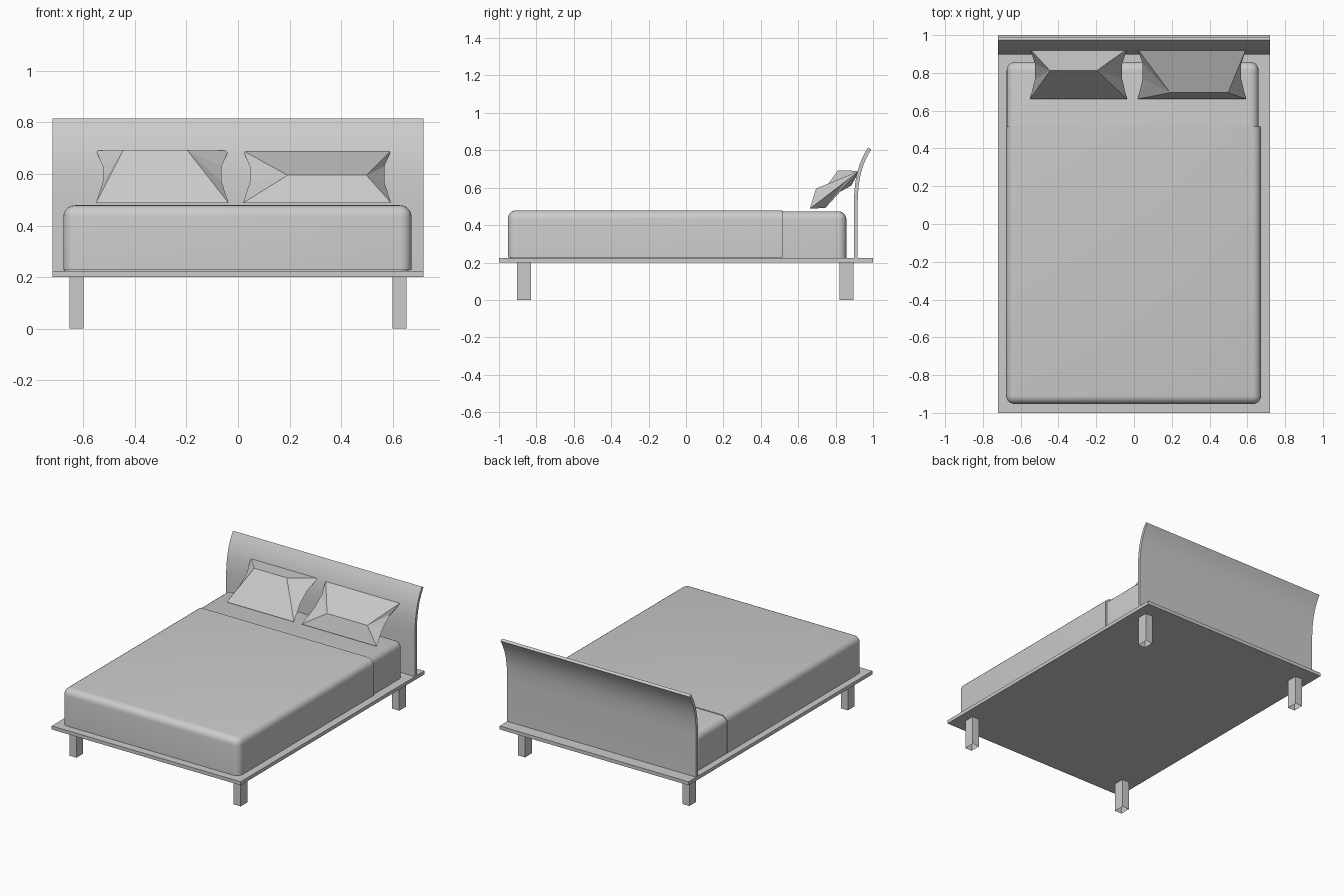
import bpy
import bmesh
import math

cube = bpy.data.objects.get("Cube")
if cube:
    bpy.data.objects.remove(cube, do_unlink=True)

grey = bpy.data.materials.new("plain grey")
grey.use_nodes = True
GREY = (0.6, 0.6, 0.6, 1.0)
grey.diffuse_color = GREY
grey.node_tree.nodes["Principled BSDF"].inputs["Base Color"].default_value = GREY


def finish(name, bm, smooth=False):
    bmesh.ops.recalc_face_normals(bm, faces=bm.faces)
    mesh = bpy.data.meshes.new(name)
    bm.to_mesh(mesh)
    bm.free()
    mesh.materials.append(grey)
    obj = bpy.data.objects.new(name, mesh)
    bpy.context.collection.objects.link(obj)
    if smooth:
        bpy.ops.object.select_all(action='DESELECT')
        obj.select_set(True)
        bpy.context.view_layer.objects.active = obj
        bpy.ops.object.shade_smooth_by_angle(angle=math.radians(35))
    return obj


def box(x0, x1, y0, y1, z0, z1):
    bm = bmesh.new()
    bmesh.ops.create_cube(bm, size=1)
    for v in bm.verts:
        v.co = (x1 if v.co.x > 0 else x0,
                y1 if v.co.y > 0 else y0,
                z1 if v.co.z > 0 else z0)
    return bm


def soft_box(name, x0, x1, y0, y1, z0, z1, radius, square_back=False):
    """Box with rounded top and upright edges; the back end can stay square."""
    bm = box(x0, x1, y0, y1, z0, z1)

    def rounded(e):
        a, b = (v.co for v in e.verts)
        at_bottom = a.z == b.z and abs(a.z - z0) < 1e-5
        at_back = abs(a.y - y1) < 1e-5 and abs(b.y - y1) < 1e-5
        return not at_bottom and not (square_back and at_back)

    bmesh.ops.bevel(bm, geom=[e for e in bm.edges if rounded(e)], offset=radius,
                    segments=5, profile=0.5, affect='EDGES')
    return finish(name, bm, smooth=True)


# Platform
finish("platform", box(-0.72, 0.72, -1.0, 1.0, 0.2, 0.224))

# Legs, hollow tubes open at the foot
for side, sx in (("right", -1), ("left", 1)):
    for end, yc in (("front", -0.866), ("back", 0.859)):
        xc = sx * 0.626
        bm = box(xc - 0.027, xc + 0.027, yc - 0.037, yc + 0.037, 0.0, 0.2)
        foot = [f for f in bm.faces if f.calc_center_median().z < 0.01]
        bmesh.ops.delete(bm, geom=foot, context='FACES_ONLY')
        finish(f"{end}_{side}_leg", bm)

# Headboard: side profile swept across the bed, curling back at the top
centre = [(0.907, 0.224), (0.907, 0.50), (0.909, 0.56), (0.914, 0.62),
          (0.923, 0.67), (0.937, 0.72), (0.957, 0.767), (0.982, 0.81)]
front, back = [], []
for i, (y, z) in enumerate(centre):
    ya, za = centre[max(i - 1, 0)]
    yb, zb = centre[min(i + 1, len(centre) - 1)]
    n = math.hypot(yb - ya, zb - za)
    oy, oz = 0.01 * (zb - za) / n, -0.01 * (yb - ya) / n
    front.append((y - oy, z - oz))
    back.append((y + oy, z + oz))
bm = bmesh.new()
outline = [bm.verts.new((-0.72, y, z)) for y, z in front + back[::-1]]
end_cap = bm.faces.new(outline)
sweep = bmesh.ops.extrude_face_region(bm, geom=[end_cap], use_keep_orig=True)
moved = [g for g in sweep["geom"] if isinstance(g, bmesh.types.BMVert)]
bmesh.ops.translate(bm, verts=moved, vec=(1.44, 0, 0))
finish("headboard", bm, smooth=True)

# Mattress and the cover drawn over most of it
soft_box("mattress", -0.674, 0.66, -0.94, 0.858, 0.224, 0.474, 0.045)
soft_box("bed_cover", -0.677, 0.673, -0.953, 0.517, 0.228, 0.479, 0.045,
         square_back=True)


def pillow(name, x0, x1, front_ridge, back_ridge, inset_l, inset_r):
    """Faceted pillow: pinched outline with a short ridge on each side."""
    lo, hi = (0.662, 0.488), (0.926, 0.69)

    def on_slope(x, t):
        return (x, lo[0] + t * (hi[0] - lo[0]), lo[1] + t * (hi[1] - lo[1]))

    bm = bmesh.new()
    p = 0.026
    bl, br, r1, r2, tr, tl, l2, l1 = [bm.verts.new(on_slope(x, t)) for x, t in (
        (x0, 0), (x1, 0), (x1 - p, 0.4), (x1 - p, 0.7),
        (x1, 1), (x0, 1), (x0 + p, 0.7), (x0 + p, 0.4))]
    for y, z in (front_ridge, back_ridge):
        a = bm.verts.new((x0 + inset_l, y, z))
        b = bm.verts.new((x1 - inset_r, y, z))
        bm.faces.new((bl, br, b, a))
        bm.faces.new((tr, tl, a, b))
        for chain, tip in (((br, r1, r2, tr), b), ((tl, l2, l1, bl), a)):
            for u, v in zip(chain, chain[1:]):
                bm.faces.new((u, v, tip))
    return finish(name, bm)


# Pillows: one fullest near the top, the other near the bottom
pillow("right_pillow", -0.55, -0.037, (0.812, 0.692), (0.885, 0.612), 0.105, 0.16)
pillow("left_pillow", 0.02, 0.593, (0.695, 0.595), (0.745, 0.492), 0.172, 0.095)
